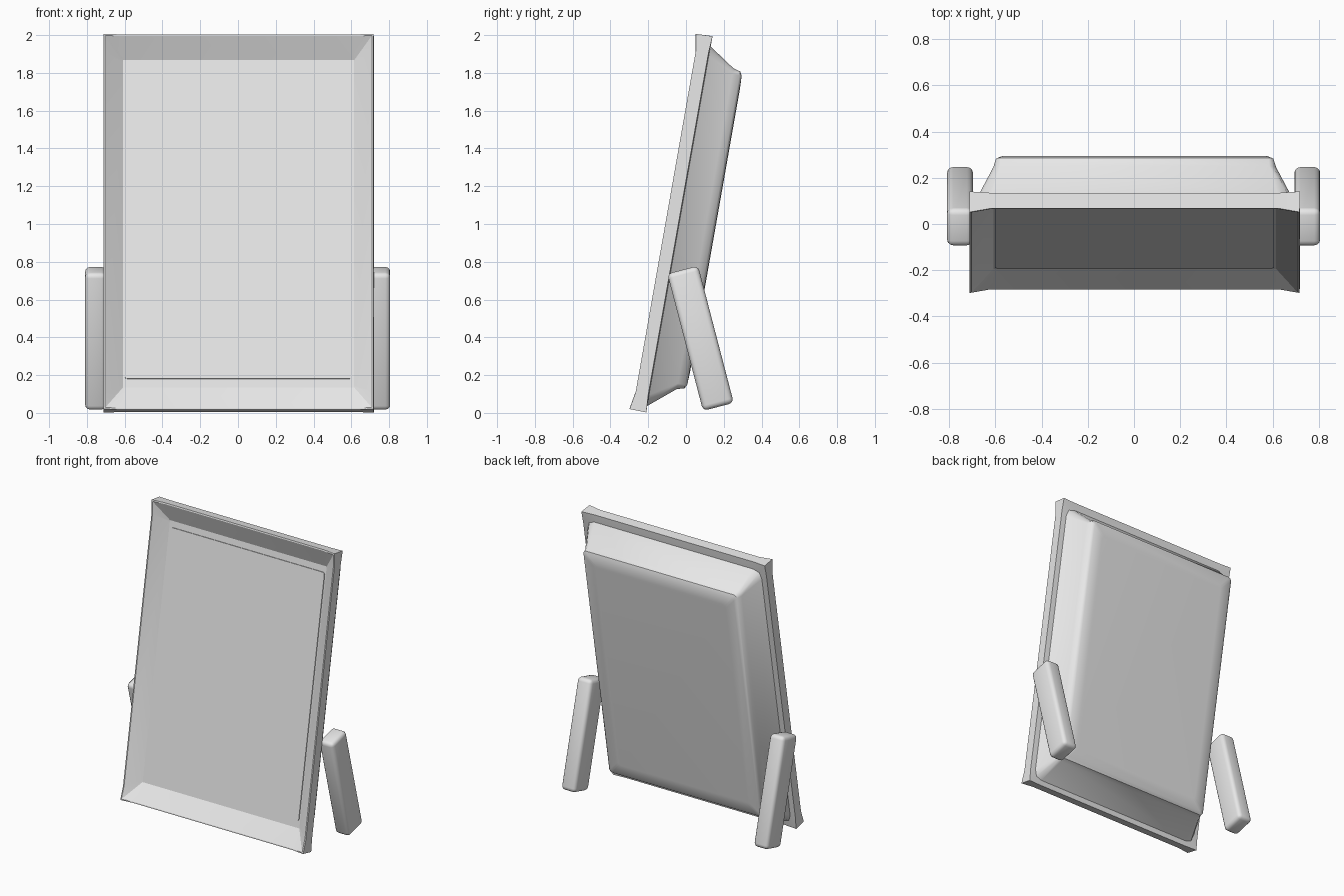
import bpy, bmesh, math
from mathutils import Vector

cube = bpy.data.objects.get("Cube")
if cube:
    bpy.data.objects.remove(cube, do_unlink=True)

grey = bpy.data.materials.new("light_grey")
grey.use_nodes = True
grey.diffuse_color = (0.8, 0.8, 0.8, 1)
grey.node_tree.nodes["Principled BSDF"].inputs["Base Color"].default_value = grey.diffuse_color

LEAN = math.radians(-10)
CENTRE = Vector((0.003, -0.04, 0.98))


def finish(name, bm, loc, tilt, smooth_angle):
    bmesh.ops.recalc_face_normals(bm, faces=bm.faces)
    mesh = bpy.data.meshes.new(name)
    bm.to_mesh(mesh)
    bm.free()
    mesh.materials.append(grey)
    obj = bpy.data.objects.new(name, mesh)
    bpy.context.collection.objects.link(obj)
    obj.location = loc
    obj.rotation_euler.x = tilt
    bpy.ops.object.select_all(action="DESELECT")
    obj.select_set(True)
    bpy.context.view_layer.objects.active = obj
    bpy.ops.object.shade_smooth_by_angle(angle=math.radians(smooth_angle))
    return obj


def ring(bm, w, low, high, depth, inset, cut=0.0, tip=0.0):
    """Rectangle with three points per corner; cut trims the tip, tip moves it in depth."""
    mid, h = (low + high) / 2, (high - low) / 2
    points = []
    for sx, sz in ((1, 1), (-1, 1), (-1, -1), (1, -1)):
        corner = [(w, h - inset, 0), (w - cut, h - cut, tip), (w - inset, h, 0)]
        if sx * sz < 0:
            corner.reverse()
        points += [(sx * x, depth + d, mid + sz * z) for x, z, d in corner]
    return [bm.verts.new(p) for p in points]


def loft(bm, rings, cap_first, cap_last):
    for a, b in zip(rings, rings[1:]):
        for i in range(len(a)):
            j = (i + 1) % len(a)
            bm.faces.new((a[i], a[j], b[j], b[i]))
    if cap_first:
        bm.faces.new(rings[0])
    if cap_last:
        bm.faces.new(rings[-1])


def rounded_box(name, size, loc, tilt, radius, axis=None):
    bm = bmesh.new()
    bmesh.ops.create_cube(bm, size=1)
    bmesh.ops.scale(bm, vec=size, verts=bm.verts)
    edges = [e for e in bm.edges if axis is None
             or abs((e.verts[0].co - e.verts[1].co)[axis]) > 1e-4]
    bmesh.ops.bevel(bm, geom=edges, offset=radius, segments=3, profile=0.5, affect="EDGES")
    return finish(name, bm, loc, tilt, 40)


# Flared front frame with raised corner tips and a sunken floor
bm = bmesh.new()
loft(bm, [
    ring(bm, 0.612, -0.86, 0.90, -0.005, 0.012),
    ring(bm, 0.706, -0.982, 1.018, -0.072, 0.09, tip=-0.016),
    ring(bm, 0.714, -0.99, 1.027, -0.072, 0.09, tip=-0.016),
    ring(bm, 0.716, -0.992, 1.03, -0.004, 0.09, tip=0.006),
    ring(bm, 0.68, -0.96, 0.98, 0.0, 0.08),
], True, True)
finish("front_frame", bm, CENTRE, LEAN, 25)

# Tapered rear housing with trimmed corners and a softened back edge
bm = bmesh.new()
loft(bm, [
    ring(bm, 0.68, -0.96, 0.977, -0.002, 0.06, 0.015),
    ring(bm, 0.612, -0.842, 0.882, 0.14, 0.03, 0.012),
    ring(bm, 0.60, -0.832, 0.872, 0.178, 0.02, 0.008),
    ring(bm, 0.58, -0.812, 0.852, 0.19, 0.02, 0.008),
    ring(bm, 0.51, -0.742, 0.782, 0.193, 0.02, 0.008),
], True, True)
finish("rear_housing", bm, CENTRE, LEAN, 42)

# Thin front panel
lean_up = Vector((0, math.sin(-LEAN), math.cos(LEAN)))
lean_back = Vector((0, math.cos(LEAN), math.sin(LEAN)))
rounded_box("front_panel", (1.208, 0.008, 1.67),
            CENTRE + lean_up * 0.022 - lean_back * 0.007, LEAN, 0.015, axis=1)

# Side legs
for side, x in (("left", 0.75), ("right", -0.753)):
    rounded_box(side + "_leg", (0.112, 0.168, 0.75), (x, 0.077, 0.395),
                math.radians(14.6), 0.026)
